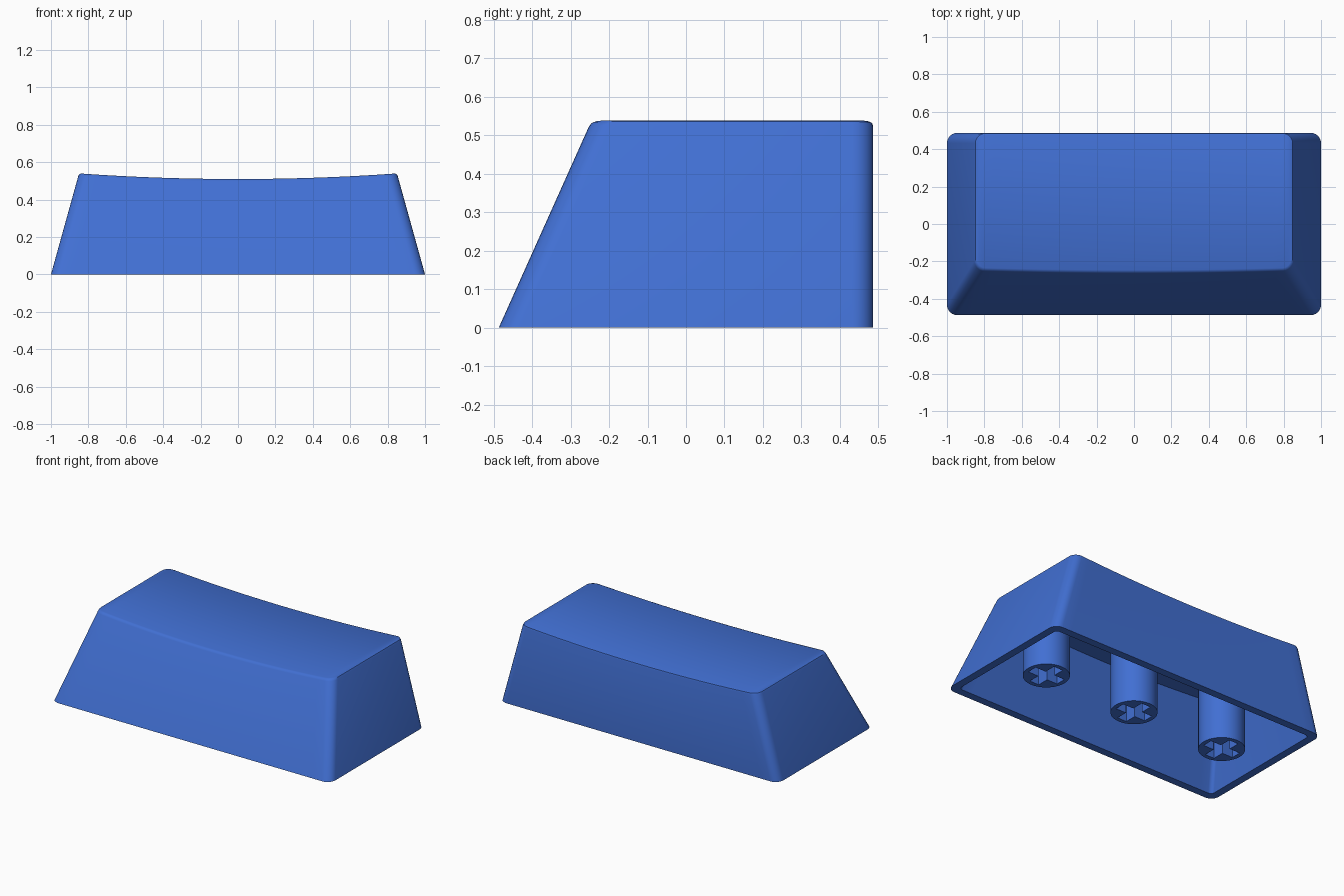
import bpy, bmesh, math

cube = bpy.data.objects.get("Cube")
if cube:
    bpy.data.objects.remove(cube, do_unlink=True)

# Single blue plastic
blue = bpy.data.materials.new("blue_plastic")
blue.use_nodes = True
COLOR = (0.053, 0.16, 0.65, 1)
blue.diffuse_color = COLOR
blue.node_tree.nodes["Principled BSDF"].inputs["Base Color"].default_value = COLOR

H, HALF_X, HALF_Y = 0.54, 1.0, 0.487   # height and half footprint
ARC, MID = 6, 28                       # corner and long-edge segments
WALL, ROOF = 0.05, 0.075


def finish(bm, name):
    bmesh.ops.recalc_face_normals(bm, faces=bm.faces)
    mesh = bpy.data.meshes.new(name)
    bm.to_mesh(mesh)
    bm.free()
    mesh.materials.append(blue)
    obj = bpy.data.objects.new(name, mesh)
    bpy.context.collection.objects.link(obj)
    bpy.ops.object.select_all(action='DESELECT')
    obj.select_set(True)
    bpy.context.view_layer.objects.active = obj
    bpy.ops.object.shade_smooth_by_angle(angle=math.radians(35))
    return obj


def dish(x):
    """Height of the scooped top at x."""
    return H - 0.03 * (1 - min(1, (x / 0.85) ** 2))


def columns(hx, r):
    """(x, corner setback) pairs from left to right along a rounded edge."""
    arc = [(hx - r + r * math.cos(a), r - r * math.sin(a))
           for a in (i * math.pi / 2 / ARC for i in range(ARC + 1))]
    left = [(-x, d) for x, d in arc]
    span = hx - r
    mid = [(-span + 2 * span * i / MID, 0) for i in range(1, MID)]
    return left + mid + arc[::-1]


def ring(bm, inset, r, depth=None):
    """Rounded outline: at the base, or at a depth below the dished top."""
    front, back = [], []
    n = len(columns(1, 0.1))
    for i in range(n):
        z = 0
        if depth is not None:
            z = dish(columns(0.85 - inset, r)[i][0]) - depth
        k = z / H
        x, d = columns(HALF_X - 0.15 * k - inset, r)[i]
        y_front = -HALF_Y + 0.242 * k + inset
        front.append(bm.verts.new((x, y_front + d, z)))
        back.append(bm.verts.new((x, HALF_Y - inset - d, z)))
    return front, back


# Hollow cap: ceiling, inner wall, rim, outer wall, softened edge, dished top
bm = bmesh.new()
rings = [ring(bm, WALL, 0.025, ROOF),
         ring(bm, WALL, 0.025),
         ring(bm, 0, 0.055),
         ring(bm, 0, 0.055, 0.014),
         ring(bm, 0.003, 0.053, 0.004),
         ring(bm, 0.012, 0.045, 0)]
loops = [f + b[::-1] for f, b in rings]
for a, b in zip(loops, loops[1:]):
    for i in range(len(a)):
        j = (i + 1) % len(a)
        bm.faces.new((a[i], a[j], b[j], b[i]))
for f, b in (rings[0], rings[-1]):
    for i in range(len(f) - 1):
        bm.faces.new((f[i], f[i + 1], b[i + 1], b[i]))
finish(bm, "keycap_shell")


# Round posts with a cross-shaped socket
def stem(name, cx, radius=0.136, arm=0.108, half=0.033, depth=0.22, top=0.475):
    bm = bmesh.new()
    q = 10
    circle = [(radius * math.cos(t), radius * math.sin(t))
              for t in (i * math.pi / 2 / q for i in range(4 * q))]
    cross = []
    for k in range(4):
        c, s = (1, 0, -1, 0)[k], (0, 1, 0, -1)[k]
        cross += [(c * x - s * y, s * x + c * y)
                  for x, y in ((arm, 0), (arm, half), (half, half), (half, arm))]

    def make(points, z):
        return [bm.verts.new((cx + x, y, z)) for x, y in points]

    def wall(a, b):
        for i in range(len(a)):
            j = (i + 1) % len(a)
            bm.faces.new((a[i], a[j], b[j], b[i]))

    outer, outer_top = make(circle, 0), make(circle, top)
    inner, inner_top = make(cross, 0), make(cross, depth)
    wall(outer, outer_top)
    wall(inner, inner_top)
    bm.faces.new(outer_top)
    bm.faces.new(inner_top)
    for k in range(4):
        o = [outer[(q * k + i) % (4 * q)] for i in range(q + 1)]
        n = [inner[(4 * k + i) % 16] for i in range(5)]
        bm.faces.new(o + n[::-1])
    finish(bm, name)


for name, x in (("right_stem", -0.66), ("middle_stem", 0), ("left_stem", 0.66)):
    stem(name, x)
